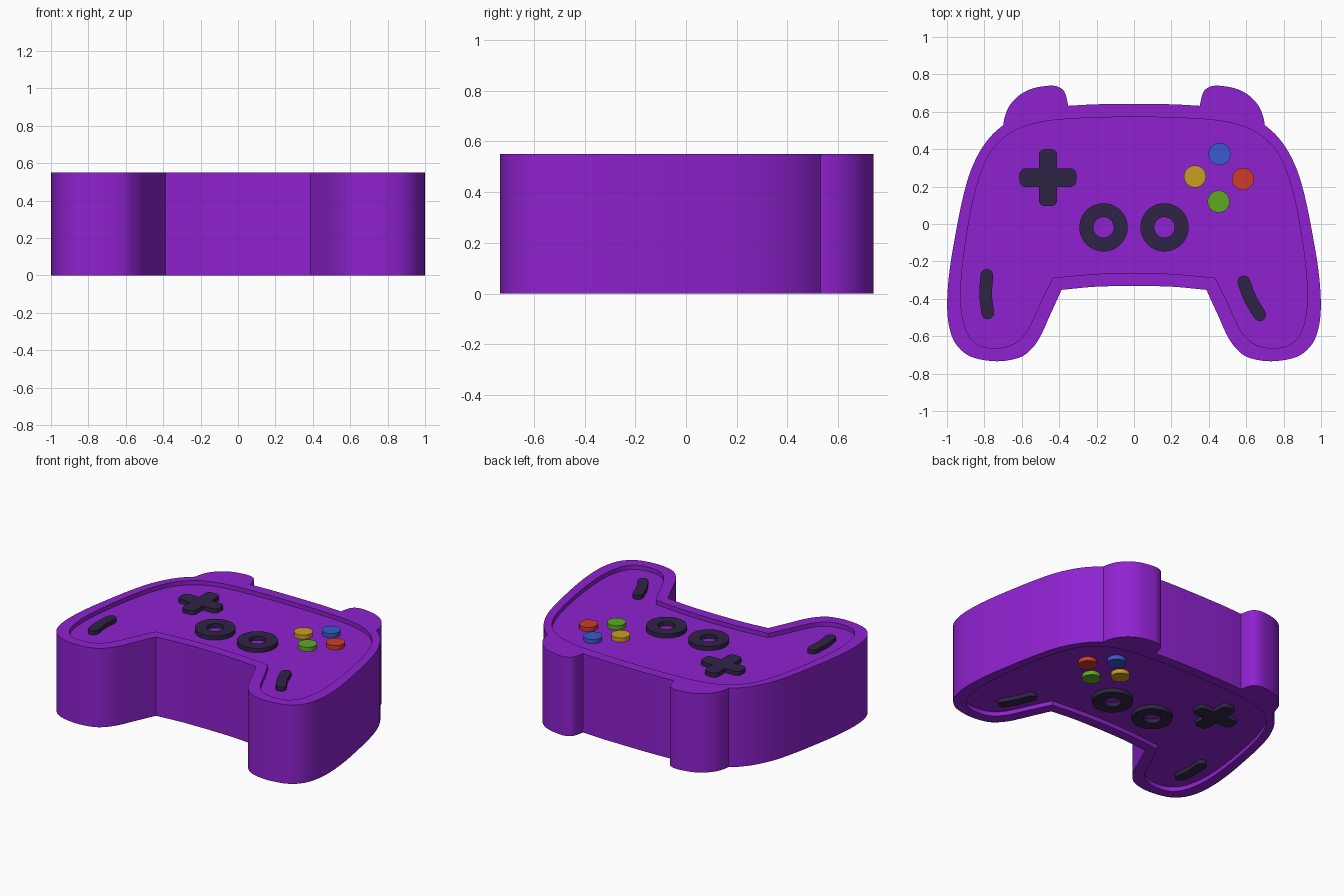
import bpy, bmesh, math
from mathutils import Vector

if "Cube" in bpy.data.objects:
    bpy.data.objects.remove(bpy.data.objects["Cube"])

H, D = 0.55, 0.03          # body height, recess depth


def material(name, rgb):
    m = bpy.data.materials.new(name)
    lin = [((c / 255 + 0.055) / 1.055) ** 2.4 for c in rgb]
    m.diffuse_color = (*lin, 1)
    m.use_nodes = True
    m.node_tree.nodes["Principled BSDF"].inputs["Base Color"].default_value = m.diffuse_color
    return m


purple = material("purple", (143, 34, 208))
dark = material("dark violet", (47, 36, 70))
blue = material("blue", (55, 92, 205))
red = material("red", (205, 60, 45))
yellow = material("yellow", (202, 157, 33))
green = material("green", (95, 170, 36))


def spline(pts, steps=5):
    """Smooth curve through the points (Catmull-Rom), ends included."""
    p = [Vector(q) for q in pts]
    p = [2 * p[0] - p[1]] + p + [2 * p[-1] - p[-2]]
    out = []
    for a, b, c, d in zip(p, p[1:], p[2:], p[3:]):
        for i in range(steps):
            t = i / steps
            out.append(0.5 * (2 * b + (c - a) * t + (2 * a - 5 * b + 4 * c - d) * t * t
                              + (3 * b - a - 3 * c + d) * t ** 3))
    return out + [p[-2]]


def outline(runs):
    """Right half from top centre to bottom centre, mirrored to a closed loop."""
    half = []
    for run in runs:
        half += spline(run)[:-1]
    half.append(Vector(runs[-1][-1]))
    return half + [Vector((-v.x, v.y)) for v in half[-2:0:-1]]


def circle(x, y, r, n=40):
    return [Vector((x + r * math.cos(2 * math.pi * i / n),
                    y + r * math.sin(2 * math.pi * i / n))) for i in range(n)]


def add_loop(bm, pts, z):
    vs = [bm.verts.new((p.x, p.y, z)) for p in pts]
    return vs, [bm.edges.new((v, vs[i - 1])) for i, v in enumerate(vs)]


def wall(bm, lo, hi):
    for i in range(len(lo)):
        bm.faces.new((lo[i - 1], lo[i], hi[i], hi[i - 1]))


def finish(bm, name, mat):
    bmesh.ops.recalc_face_normals(bm, faces=bm.faces)
    me = bpy.data.meshes.new(name)
    bm.to_mesh(me)
    bm.free()
    me.materials.append(mat)
    me.shade_smooth()
    me.set_sharp_from_angle(angle=math.radians(35))
    ob = bpy.data.objects.new(name, me)
    bpy.context.collection.objects.link(ob)


def plate(name, pts, z0, z1, mat, hole=None):
    """Extruded flat shape, optionally with a matching inner loop as a hole."""
    bm = bmesh.new()
    lo, hi = add_loop(bm, pts, z0)[0], add_loop(bm, pts, z1)[0]
    wall(bm, lo, hi)
    if hole:
        hlo, hhi = add_loop(bm, hole, z0)[0], add_loop(bm, hole, z1)[0]
        wall(bm, hlo, hhi)
        wall(bm, lo, hlo)
        wall(bm, hi, hhi)
    else:
        bm.faces.new(lo)
        bm.faces.new(hi)
    finish(bm, name, mat)


def stroke(path, r):
    """Outline of a round-ended stroke along a path."""
    p = spline(path)
    left, right = [], []
    for i, v in enumerate(p):
        t = (p[min(i + 1, len(p) - 1)] - p[max(i - 1, 0)]).normalized()
        n = Vector((-t.y, t.x)) * r
        left.append(v + n)
        right.append(v - n)

    def cap(c, start):
        a0 = math.atan2(start.y - c.y, start.x - c.x)
        return [c + r * Vector((math.cos(a0 - math.pi * k / 8), math.sin(a0 - math.pi * k / 8)))
                for k in range(1, 8)]
    return left + cap(p[-1], left[-1]) + right[::-1] + cap(p[0], right[0])


def cross(cx, cy, reach, w, r):
    """Plus shape with rounded arm ends."""
    pts = []
    for k in range(4):
        a = k * math.pi / 2
        arm = [Vector((w, -w))]
        for sy, s in ((-1, -math.pi / 2), (1, 0)):
            for j in range(6):
                b = s + j * math.pi / 10
                arm.append(Vector((reach - r + r * math.cos(b), sy * (w - r) + r * math.sin(b))))
        for v in arm:
            pts.append(Vector((cx + v.x * math.cos(a) - v.y * math.sin(a),
                               cy + v.x * math.sin(a) + v.y * math.cos(a))))
    return pts


# Body outline: back edge, shoulder bump, grip, front edge
outer = outline([
    [(0, 0.642), (0.2, 0.64), (0.352, 0.632)],
    [(0.352, 0.632), (0.362, 0.68), (0.378, 0.715), (0.41, 0.735), (0.46, 0.739), (0.55, 0.722),
     (0.62, 0.683), (0.67, 0.625), (0.693, 0.565), (0.698, 0.53)],
    [(0.698, 0.53), (0.76, 0.475), (0.82, 0.395), (0.875, 0.28), (0.915, 0.14), (0.948, -0.02),
     (0.985, -0.24), (0.999, -0.42), (0.988, -0.55), (0.95, -0.645), (0.87, -0.71), (0.735, -0.734),
     (0.615, -0.715), (0.55, -0.67), (0.5, -0.6), (0.45, -0.49), (0.387, -0.352)],
    [(0.387, -0.352), (0.2, -0.335), (0, -0.331)]])
# Recessed panel outline
inner = outline([
    [(0, 0.572), (0.2, 0.569), (0.4, 0.558), (0.52, 0.54), (0.62, 0.508), (0.7, 0.457), (0.765, 0.385),
     (0.81, 0.295), (0.85, 0.17), (0.885, 0), (0.912, -0.18), (0.927, -0.36), (0.92, -0.48),
     (0.895, -0.575), (0.85, -0.635), (0.79, -0.66), (0.71, -0.662), (0.64, -0.64), (0.59, -0.595),
     (0.55, -0.53), (0.49, -0.4), (0.433, -0.287)],
    [(0.433, -0.287), (0.2, -0.267), (0, -0.261)]])

# Body with a recess on both sides
bm = bmesh.new()
rims = []
for z, floor in ((0, D), (H, H - D)):
    vo, eo = add_loop(bm, outer, z)
    vi, ei = add_loop(bm, inner, z)
    bmesh.ops.triangle_fill(bm, edges=eo + ei, use_beauty=True)
    vf, _ = add_loop(bm, inner, floor)
    wall(bm, vi, vf)
    bm.faces.new(vf)
    rims.append(vo)
wall(bm, *rims)
finish(bm, "body", purple)

# Controls, repeated in both recesses
for side, z0, z1 in (("bottom", 0.001, D), ("top", H - D, H - 0.001)):
    plate(f"{side}_direction_pad", cross(-0.46, 0.248, 0.152, 0.049, 0.032), z0, z1, dark)
    for label, x in (("left", -0.163), ("right", 0.163)):
        plate(f"{side}_{label}_stick_ring", circle(x, -0.018, 0.129), z0, z1, dark,
              circle(x, -0.018, 0.055))
    for label, x, y, mat in (("blue", 0.457, 0.374, blue), ("yellow", 0.326, 0.254, yellow),
                             ("red", 0.583, 0.241, red), ("green", 0.452, 0.12, green)):
        plate(f"{side}_{label}_button", circle(x, y, 0.059), z0, z1, mat)
    for label, path in (("left", [(-0.787, -0.275), (-0.793, -0.38), (-0.782, -0.475)]),
                        ("right", [(0.587, -0.31), (0.622, -0.4), (0.672, -0.485)])):
        plate(f"{side}_{label}_grip_slot", stroke(path, 0.034), z0, z1, dark)
